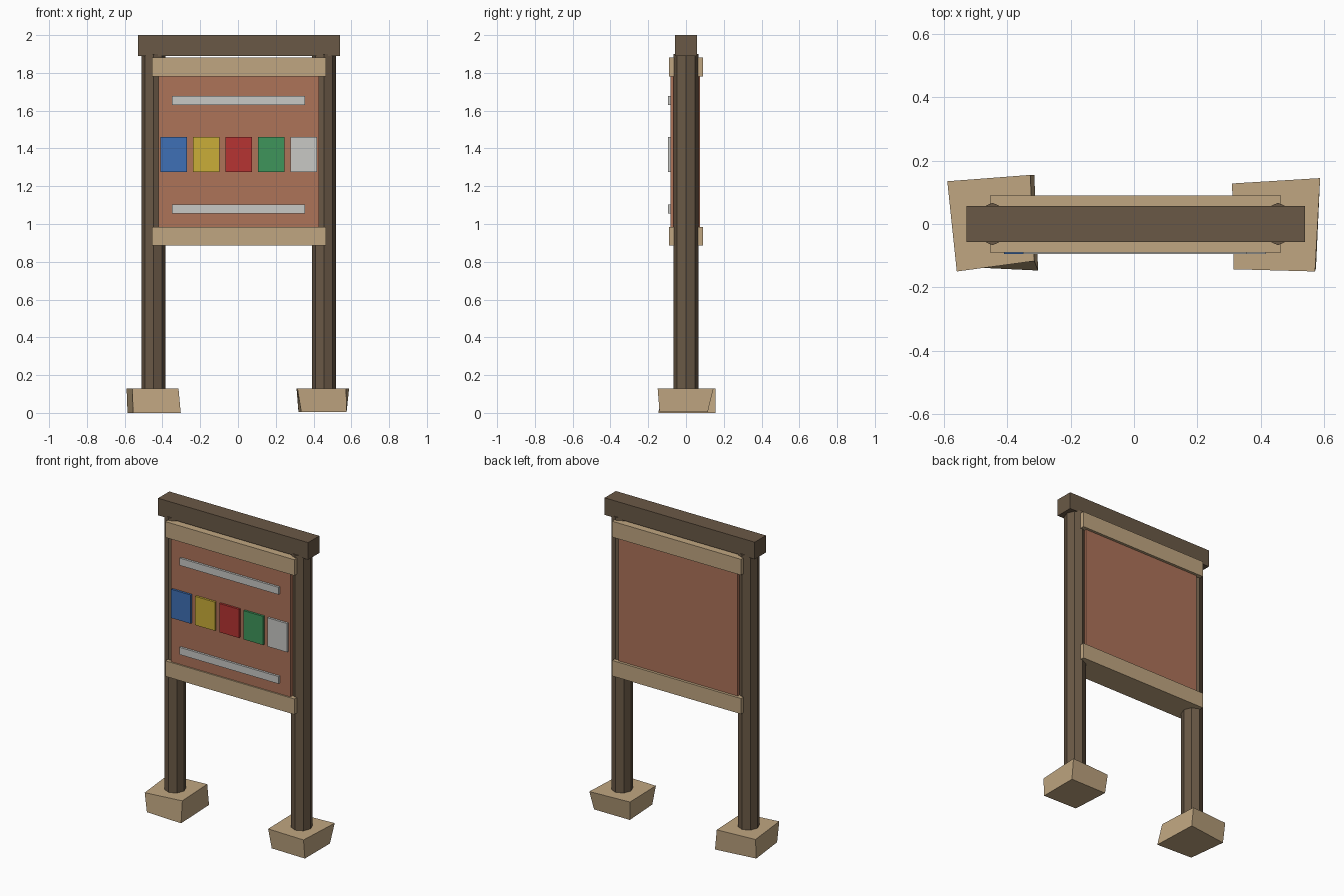
import bpy, bmesh, math

if "Cube" in bpy.data.objects:
    bpy.data.objects.remove(bpy.data.objects["Cube"])


def mat(name, rgb):
    m = bpy.data.materials.new(name)
    lin = [((c / 255 + 0.055) / 1.055) ** 2.4 for c in rgb]
    m.diffuse_color = (*lin, 1)
    m.use_nodes = True
    m.node_tree.nodes["Principled BSDF"].inputs["Base Color"].default_value = m.diffuse_color
    return m


DARK = mat("dark wood", (106, 89, 70))
TAN = mat("light wood", (192, 166, 129))
BOARD = mat("terracotta board", (174, 115, 89))
WHITE = mat("off white", (200, 200, 197))
BLUE = mat("blue", (62, 112, 182))
YELLOW = mat("yellow", (202, 174, 56))
RED = mat("red", (182, 52, 50))
GREEN = mat("green", (62, 149, 91))


def prism(name, bottom, top, z0, z1, material):
    """Solid between a bottom and a top outline, both counter-clockwise."""
    bm = bmesh.new()
    lo = [bm.verts.new((x, y, z0)) for x, y in bottom]
    hi = [bm.verts.new((x, y, z1)) for x, y in top]
    bm.faces.new(lo[::-1])
    bm.faces.new(hi)
    n = len(lo)
    for i in range(n):
        j = (i + 1) % n
        bm.faces.new((lo[i], lo[j], hi[j], hi[i]))
    bmesh.ops.recalc_face_normals(bm, faces=bm.faces)
    mesh = bpy.data.meshes.new(name)
    bm.to_mesh(mesh)
    bm.free()
    mesh.materials.append(material)
    ob = bpy.data.objects.new(name, mesh)
    bpy.context.collection.objects.link(ob)
    return ob


def box(name, x0, x1, y0, y1, z0, z1, material):
    outline = [(x0, y0), (x1, y0), (x1, y1), (x0, y1)]
    return prism(name, outline, outline, z0, z1, material)


# Octagonal posts
for side, cx in (("left", -0.447), ("right", 0.455)):
    ring = [(cx + 0.063 * math.cos(k * math.pi / 4),
             0.067 * math.sin(k * math.pi / 4)) for k in range(8)]
    prism(side + "_post", ring, ring, 0.08, 1.9, DARK)

# Top beam and the two cross rails
box("top_beam", -0.53, 0.54, -0.057, 0.057, 1.89, 2.0, DARK)
box("upper_rail", -0.455, 0.465, -0.09, 0.09, 1.78, 1.882, TAN)
box("lower_rail", -0.455, 0.465, -0.09, 0.09, 0.885, 0.985, TAN)

# Notice board
box("notice_board", -0.42, 0.43, -0.081, 0.073, 0.97, 1.79, BOARD)

# Title strips and coloured notes
for name, z in (("upper_strip", 1.63), ("lower_strip", 1.055)):
    box(name, -0.35, 0.355, -0.095, -0.08, z, z + 0.047, WHITE)
for i, (name, m) in enumerate((("blue", BLUE), ("yellow", YELLOW), ("red", RED),
                               ("green", GREEN), ("white", WHITE))):
    x = 0.003 + (i - 2) * 0.172
    box(name + "_note", x - 0.07, x + 0.07, -0.095, -0.08, 1.275, 1.46, m)

# Uneven footing blocks
prism("left_foot",
      [(-0.555, -0.135), (-0.303, -0.147), (-0.315, 0.155), (-0.585, 0.12)],
      [(-0.56, -0.15), (-0.315, -0.117), (-0.328, 0.155), (-0.59, 0.135)],
      0.0, 0.13, TAN)
prism("right_foot",
      [(0.335, -0.135), (0.575, -0.14), (0.575, 0.115), (0.32, 0.115)],
      [(0.315, -0.143), (0.572, -0.15), (0.588, 0.145), (0.31, 0.128)],
      0.005, 0.128, TAN)
